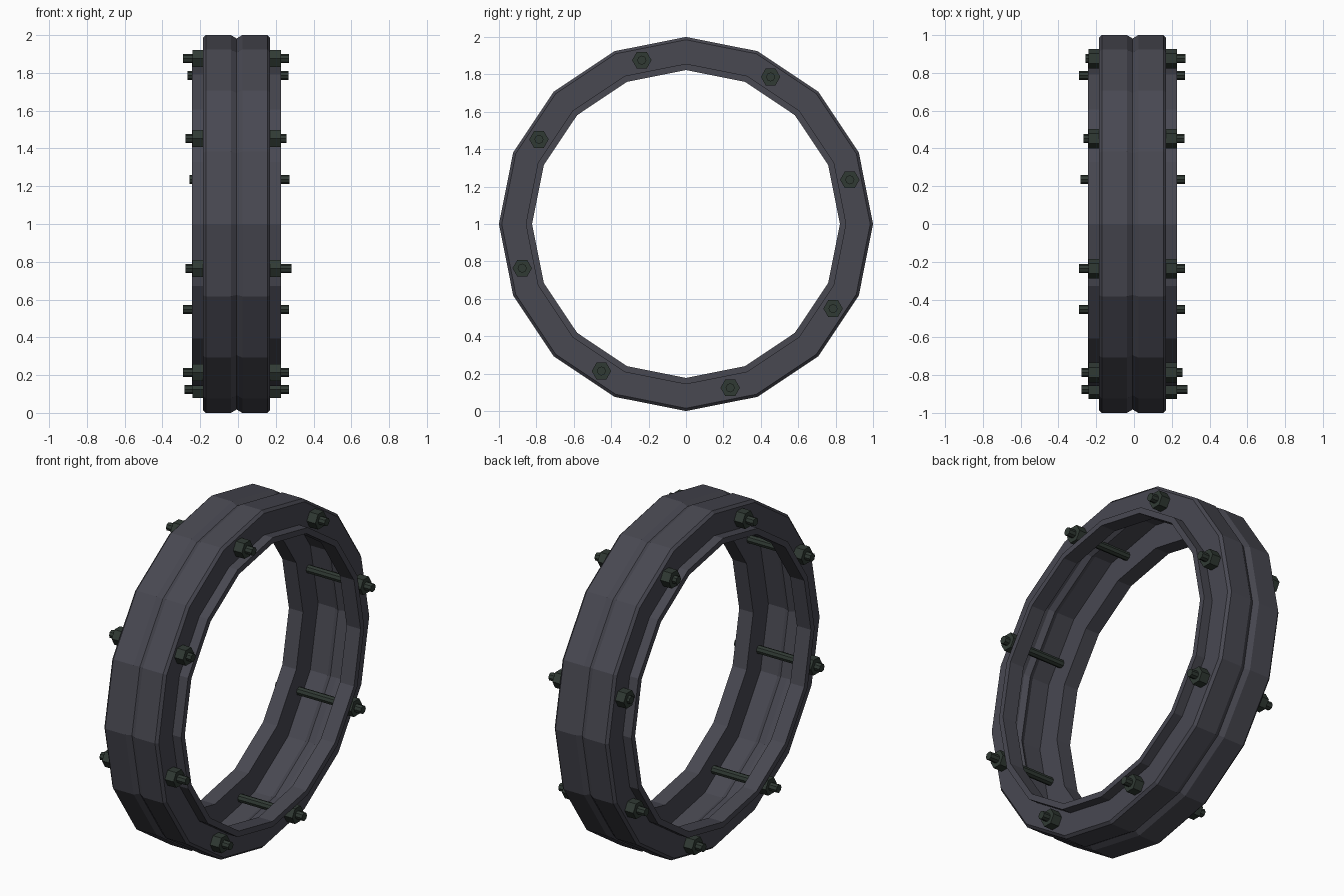
import bpy, bmesh, math
from mathutils import Matrix

if "Cube" in bpy.data.objects:
    bpy.data.objects.remove(bpy.data.objects["Cube"])

CX = -0.0075   # mid-plane of the ring along x
SIDES = 16


def material(name, col):
    m = bpy.data.materials.new(name)
    m.diffuse_color = (*col, 1)
    m.use_nodes = True
    m.node_tree.nodes["Principled BSDF"].inputs["Base Color"].default_value = m.diffuse_color
    return m


iron = material("dark_iron", (0.065, 0.065, 0.083))
steel = material("green_steel", (0.03, 0.042, 0.034))


def add_object(name, bm, mat):
    bmesh.ops.recalc_face_normals(bm, faces=bm.faces[:])
    me = bpy.data.meshes.new(name)
    bm.to_mesh(me)
    bm.free()
    me.materials.append(mat)
    ob = bpy.data.objects.new(name, me)
    bpy.context.collection.objects.link(ob)
    return ob


def prism(bm, sides, radius, x0, x1, y, z, turn=0):
    mat = (Matrix.Translation(((x0 + x1) / 2, y, z))
           @ Matrix.Rotation(turn, 4, 'X') @ Matrix.Rotation(math.pi / 2, 4, 'Y'))
    bmesh.ops.create_cone(bm, cap_ends=True, segments=sides, radius1=radius,
                          radius2=radius, depth=x1 - x0, matrix=mat)


# Channel ring: half cross-section (x, radius), from outer groove round to inner centre
half = [(0, 0.982), (0.03, 1.0), (0.163, 1.0), (0.178, 0.985),
        (0.178, 0.857), (0.235, 0.857), (0.235, 0.823),
        (0.143, 0.823), (0.143, 0.965), (0.03, 0.965), (0, 0.947)]
profile = half + [(-x, r) for x, r in reversed(half[1:-1])]
bm = bmesh.new()
rings = []
for i in range(SIDES):
    a = 2 * math.pi * i / SIDES
    rings.append([bm.verts.new((CX + x, r * math.cos(a), 1 + r * math.sin(a)))
                  for x, r in profile])
n = len(profile)
for i in range(SIDES):
    p, q = rings[i], rings[(i + 1) % SIDES]
    for j in range(n):
        k = (j + 1) % n
        bm.faces.new((p[j], p[k], q[k], q[j]))
# close the half-to-half order: inner and outer centre points are shared
add_object("coupling_ring", bm, iron)

# Through bolts with slightly uneven ends (left x, right x), nuts on both faces
ends = [(-0.257, 0.272), (-0.267, 0.267), (-0.29, 0.27), (-0.278, 0.257),
        (-0.278, 0.283), (-0.292, 0.27), (-0.283, 0.27), (-0.292, 0.27)]
for i, (x0, x1) in enumerate(ends):
    a = math.radians(15.1 + 45 * i)
    y, z = 0.907 * math.cos(a), 1 + 0.907 * math.sin(a)
    bm = bmesh.new()
    prism(bm, 8, 0.024, x0, x1, y, z)
    add_object(f"bolt_{i + 1}", bm, steel)
    bm = bmesh.new()
    for s in (-1, 1):
        lo, hi = sorted((CX + s * 0.176, CX + s * 0.234))
        prism(bm, 6, 0.052, lo, hi, y, z, math.radians(0))
    add_object(f"nuts_{i + 1}", bm, steel)
